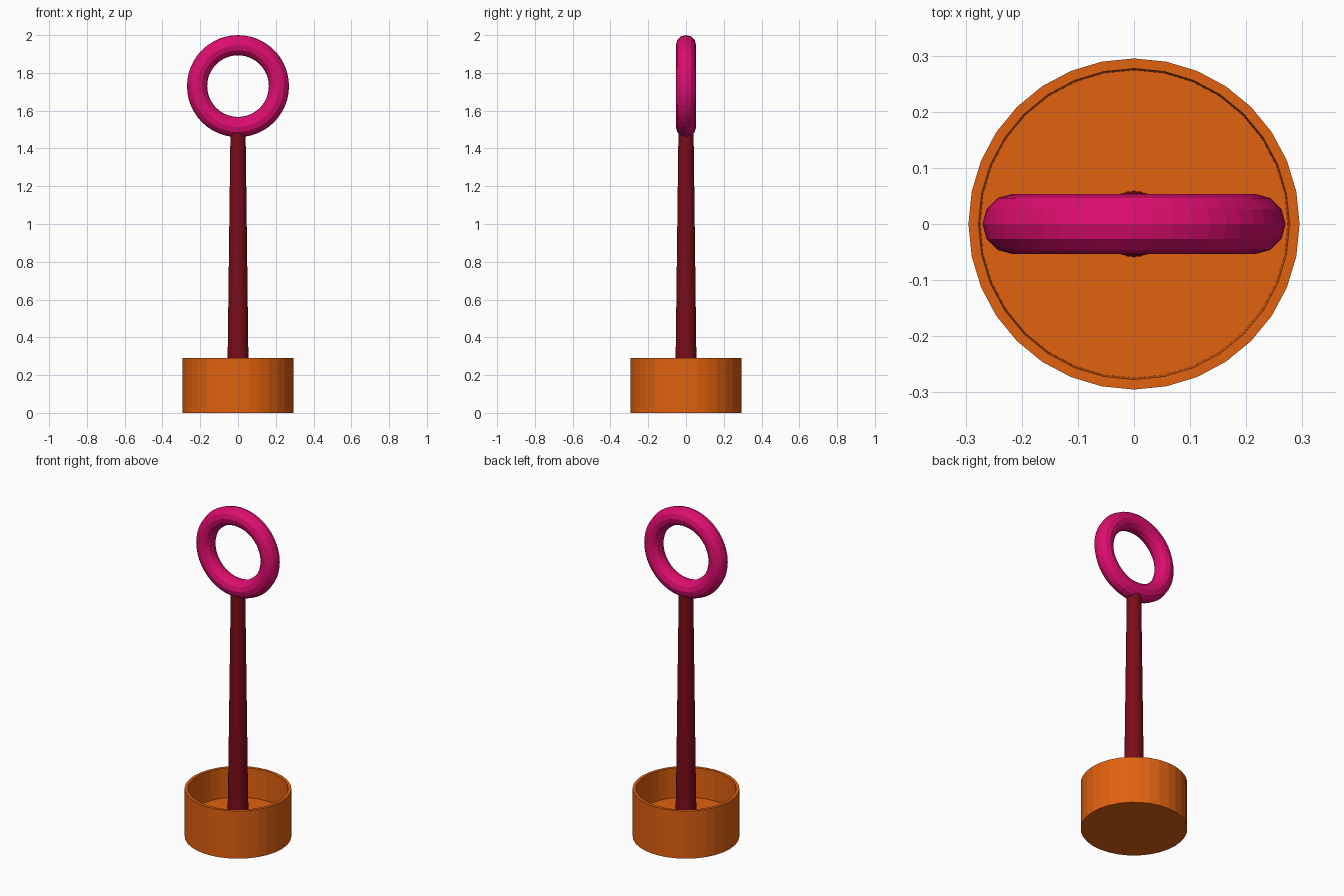
import bpy
import bmesh
from math import sin, cos, pi, radians

if "Cube" in bpy.data.objects:
    bpy.data.objects.remove(bpy.data.objects["Cube"])


def material(name, color):
    mat = bpy.data.materials.new(name)
    mat.diffuse_color = (*color, 1)
    mat.use_nodes = True
    mat.node_tree.nodes["Principled BSDF"].inputs["Base Color"].default_value = mat.diffuse_color
    return mat


def lathe(name, profile, mat, sides=32):
    """Revolve a (radius, z) profile and cap both ends."""
    bm = bmesh.new()
    rings = [[bm.verts.new((r * cos(2 * pi * i / sides), r * sin(2 * pi * i / sides), z))
              for i in range(sides)] for r, z in profile]
    for low, high in zip(rings, rings[1:]):
        for i in range(sides):
            j = (i + 1) % sides
            bm.faces.new((low[i], low[j], high[j], high[i]))
    bm.faces.new(rings[0][::-1])
    bm.faces.new(rings[-1])
    mesh = bpy.data.meshes.new(name)
    bm.to_mesh(mesh)
    bm.free()
    mesh.materials.append(mat)
    obj = bpy.data.objects.new(name, mesh)
    bpy.context.collection.objects.link(obj)
    return obj


orange = material("orange", (0.75, 0.12, 0.005))
dark_red = material("dark_red", (0.2, 0.004, 0.009))
pink = material("pink", (0.72, 0.004, 0.157))

# Open cup with a thick floor
lathe("cup", [(0.295, 0), (0.295, 0.29), (0.277, 0.29), (0.274, 0.11)], orange)

# Tapered stick, sunk into the floor and the ring
lathe("stick", [(0.059, 0.09), (0.055, 0.29), (0.040, 1.495)], dark_red)

# Upright ring on top
bpy.ops.mesh.primitive_torus_add(major_radius=0.2165, minor_radius=0.0535,
                                 major_segments=48, minor_segments=12,
                                 location=(0, 0, 1.73), rotation=(radians(90), 0, 0))
ring = bpy.context.object
ring.name = "ring"
ring.data.materials.append(pink)
